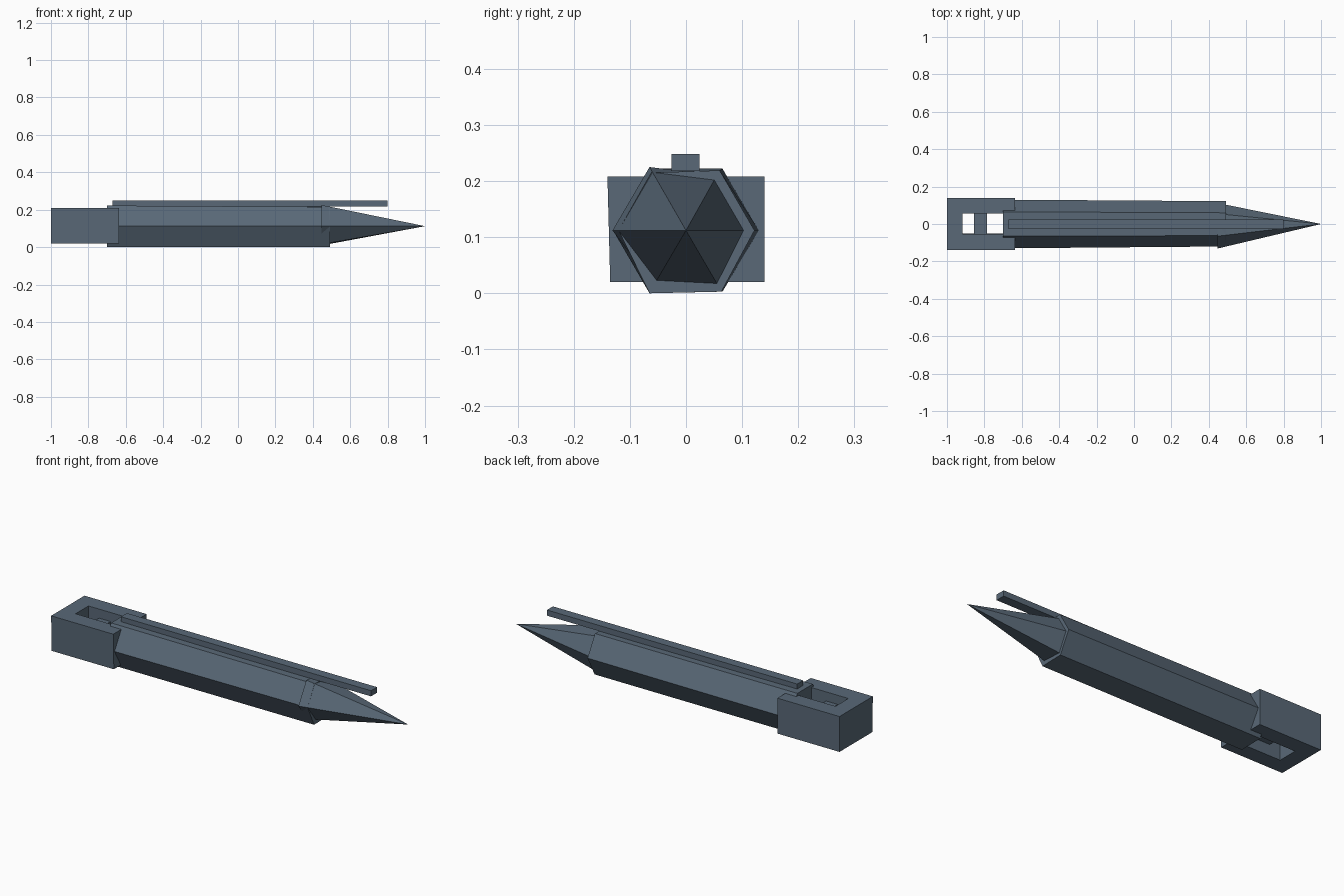
import bpy

if "Cube" in bpy.data.objects:
    bpy.data.objects.remove(bpy.data.objects["Cube"])

slate = bpy.data.materials.new("slate grey")
slate.diffuse_color = (0.10, 0.14, 0.185, 1)
slate.use_nodes = True
slate.node_tree.nodes["Principled BSDF"].inputs["Base Color"].default_value = slate.diffuse_color


def make(name, verts, faces):
    mesh = bpy.data.meshes.new(name)
    mesh.from_pydata(verts, [], faces)
    mesh.materials.append(slate)
    mesh.validate()
    obj = bpy.data.objects.new(name, mesh)
    bpy.context.collection.objects.link(obj)
    return obj


def loft(name, a, b):
    """Join two matching loops with side faces and cap both ends."""
    n = len(a)
    sides = [(i, (i + 1) % n, n + (i + 1) % n, n + i) for i in range(n)]
    return make(name, a + b, [tuple(reversed(range(n)))] + sides + [tuple(range(n, 2 * n))])


def box(name, x0, x1, y0, y1, z0, z1):
    loop = [(x0, y0), (x1, y0), (x1, y1), (x0, y1)]
    return loft(name, [(x, y, z0) for x, y in loop], [(x, y, z1) for x, y in loop])


# Hexagonal shaft, slightly uneven at the front end
back_ring = [(0.13, 0.112), (0.065, 0.222), (-0.065, 0.222),
             (-0.13, 0.112), (-0.065, 0.0), (0.065, 0.003)]
front_ring = [(0.122, 0.112), (0.06, 0.219), (-0.062, 0.215),
              (-0.12, 0.112), (-0.065, 0.0), (0.063, 0.003)]
loft("shaft", [(-0.70, y, z) for y, z in back_ring],
     [(0.493, y, z) for y, z in front_ring])

# Six-sided pointed tip, its base overlapping the shaft end
tip_ring = [(0.112, 0.112), (0.055, 0.21), (-0.065, 0.225),
            (-0.131, 0.112), (-0.057, 0.015), (0.06, 0.009)]
make("pointed_tip", [(0.447, y, z) for y, z in tip_ring] + [(1.0, 0, 0.112)],
     [(i, (i + 1) % 6, 6) for i in range(6)] + [tuple(reversed(range(6)))])

# Long rail on top
box("top_rail", -0.67, 0.80, -0.026, 0.024, 0.218, 0.248)

# Forked end block: back wall and two arms around an open slot
outline = [(-1, -0.14), (-0.635, -0.14), (-0.635, -0.053), (-0.917, -0.053),
           (-0.917, 0.055), (-0.635, 0.055), (-0.635, 0.14), (-1, 0.14)]
loft("end_block", [(x, y * (0.965 if y < 0 else 1), 0.02) for x, y in outline],
     [(x, y, 0.208) for x, y in outline])

# Crossbar inside the slot
box("slot_crossbar", -0.855, -0.787, -0.06, 0.06, 0.08, 0.16)
